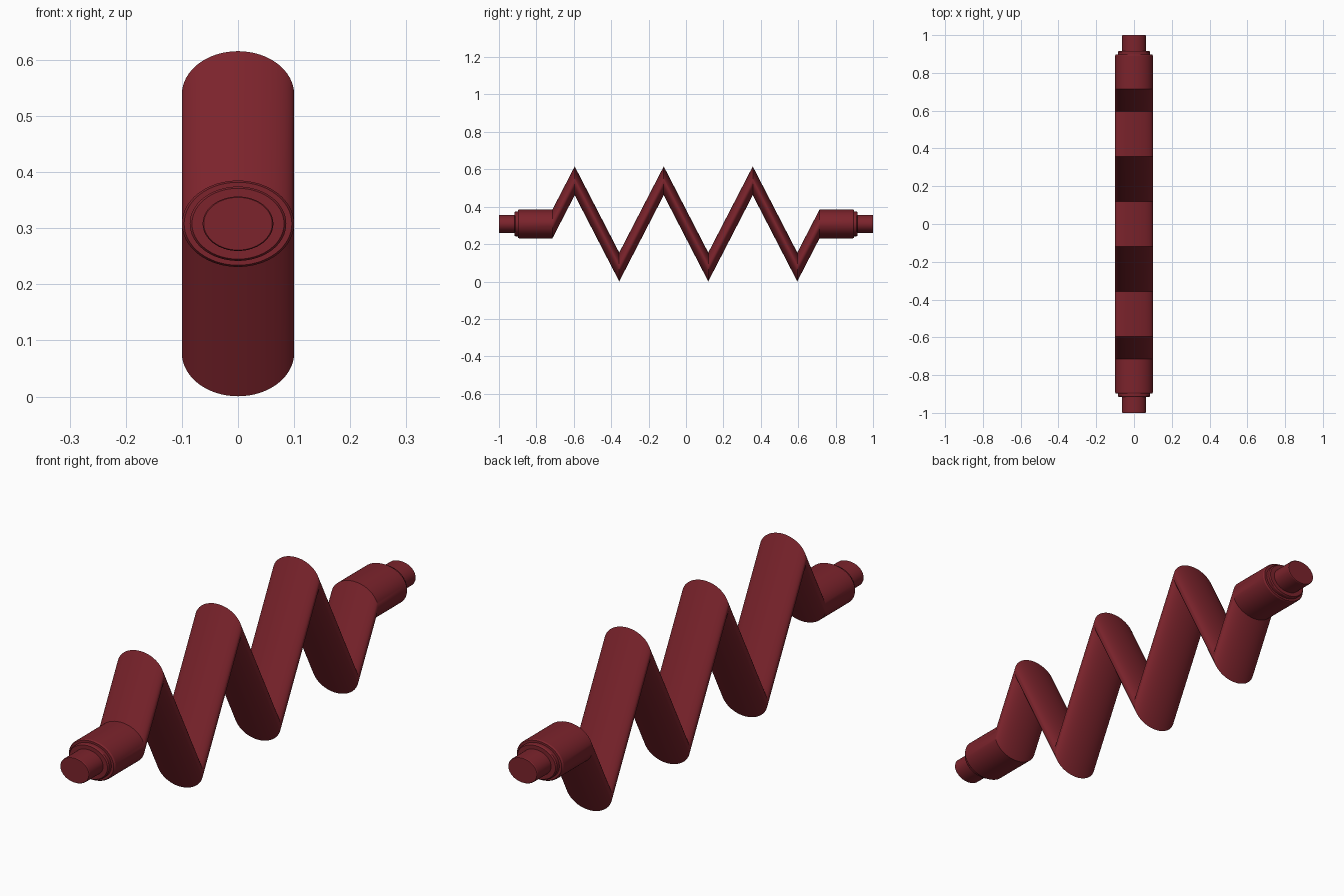
import bpy, bmesh, math

if "Cube" in bpy.data.objects:
    bpy.data.objects.remove(bpy.data.objects["Cube"])

MID, RX, RZ, N = 0.308, 0.1, 0.077, 64

mat = bpy.data.materials.new("dark_red")
mat.diffuse_color = (0.20, 0.017, 0.025, 1)
mat.use_nodes = True
mat.node_tree.nodes["Principled BSDF"].inputs["Base Color"].default_value = mat.diffuse_color


def sweep(name, stations):
    """Loft upright ellipses along y; each station is (y, centre z, scale)."""
    bm = bmesh.new()
    rings = []
    for y, z, s in stations:
        rings.append([bm.verts.new((RX * s * math.cos(2 * math.pi * i / N), y,
                                    z + RZ * s * math.sin(2 * math.pi * i / N)))
                      for i in range(N)])
    for a, b in zip(rings, rings[1:]):
        for i in range(N):
            j = (i + 1) % N
            bm.faces.new((a[i], a[j], b[j], b[i]))
    bm.faces.new(rings[0])
    bm.faces.new(rings[-1])
    bmesh.ops.recalc_face_normals(bm, faces=bm.faces)
    me = bpy.data.meshes.new(name)
    bm.to_mesh(me)
    bm.free()
    me.materials.append(mat)
    ob = bpy.data.objects.new(name, me)
    bpy.context.collection.objects.link(ob)
    bpy.ops.object.select_all(action='DESELECT')
    ob.select_set(True)
    bpy.context.view_layer.objects.active = ob
    bpy.ops.object.shade_smooth_by_angle(angle=math.radians(25))
    return ob


# Zigzag body: straight sleeve, six alternating bends, straight sleeve
STEP, AMP = 0.238, 0.2305
path = [(-0.898, MID, 0.96), (-0.892, MID, 1), (-3 * STEP, MID, 1)]
path += [((k - 2.5) * STEP, MID + AMP * (-1) ** k, 1) for k in range(6)]
path += [(3 * STEP, MID, 1), (0.892, MID, 1), (0.898, MID, 0.96)]
sweep("zigzag_body", path)

# Stepped collar and terminal at each end
for side, label in ((-1, "front"), (1, "back")):
    sweep(label + "_collar", [(side * 0.88, MID, 0.86), (side * 0.911, MID, 0.86),
                              (side * 0.916, MID, 0.82)])
    sweep(label + "_terminal", [(side * 0.90, MID, 0.63), (side * 0.997, MID, 0.63),
                                (side * 1.0, MID, 0.61)])
